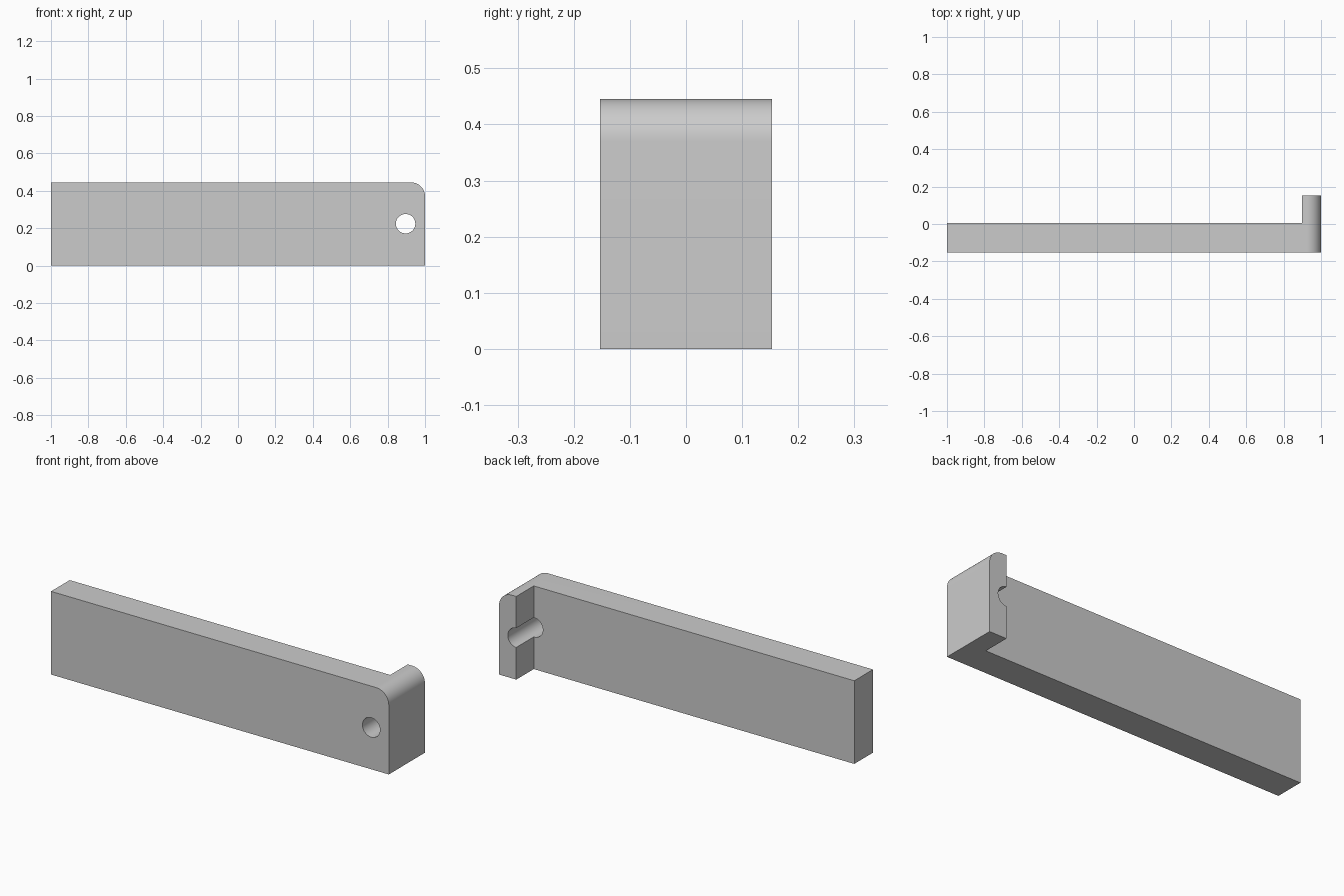
import bpy, bmesh, math
from mathutils import Matrix

cube = bpy.data.objects.get("Cube")
if cube:
    bpy.data.objects.remove(cube, do_unlink=True)

HEIGHT, DEPTH = 0.445, 0.306
CORNER = 0.075            # rounded top corner
STEP_X, STEP_Y = 0.898, 0.005
HOLE_Z, HOLE_R = 0.224, 0.052

grey = bpy.data.materials.new("light grey")
grey.use_nodes = True
colour = (0.6, 0.6, 0.6, 1)
grey.diffuse_color = colour
grey.node_tree.nodes["Principled BSDF"].inputs["Base Color"].default_value = colour


def make_object(name, bm):
    bmesh.ops.recalc_face_normals(bm, faces=bm.faces)
    mesh = bpy.data.meshes.new(name)
    bm.to_mesh(mesh)
    bm.free()
    mesh.materials.append(grey)
    obj = bpy.data.objects.new(name, mesh)
    bpy.context.collection.objects.link(obj)
    return obj


def cut(target, cutter):
    mod = target.modifiers.new("cut", "BOOLEAN")
    mod.operation, mod.solver, mod.object = "DIFFERENCE", "EXACT", cutter
    bpy.context.view_layer.objects.active = target
    bpy.ops.object.modifier_apply(modifier=mod.name)
    bpy.data.objects.remove(cutter, do_unlink=True)


# Bracket: side profile with one rounded corner, pushed back over the full depth
profile = [(-1, 0), (1, 0)]
for i in range(17):
    a = i / 16 * math.pi / 2
    profile.append((1 - CORNER + CORNER * math.cos(a), HEIGHT - CORNER + CORNER * math.sin(a)))
profile.append((-1, HEIGHT))
bm = bmesh.new()
face = bm.faces.new([bm.verts.new((x, -DEPTH / 2, z)) for x, z in profile])
extruded = bmesh.ops.extrude_face_region(bm, geom=[face], use_keep_orig=True)["geom"]
bmesh.ops.translate(bm, vec=(0, DEPTH, 0), verts=[v for v in extruded if isinstance(v, bmesh.types.BMVert)])
bracket = make_object("bracket", bm)

# Remove the back so that a thin plate and an end lip remain
bm = bmesh.new()
size = 2
bmesh.ops.create_cube(bm, size=size, matrix=Matrix.Translation((STEP_X - size / 2, STEP_Y + size / 2, 0)))
cut(bracket, make_object("step_cutter", bm))

# Bolt hole through plate and lip
bm = bmesh.new()
bmesh.ops.create_cone(bm, cap_ends=True, segments=48, radius1=HOLE_R, radius2=HOLE_R, depth=1,
                      matrix=Matrix.Translation((0.896, 0, HOLE_Z)) @ Matrix.Rotation(math.pi / 2, 4, "X"))
cut(bracket, make_object("hole_cutter", bm))

# Smooth the round surfaces and keep the edges sharp
bpy.ops.object.select_all(action="DESELECT")
bracket.select_set(True)
bpy.context.view_layer.objects.active = bracket
bpy.ops.object.shade_smooth_by_angle(angle=math.radians(30))
